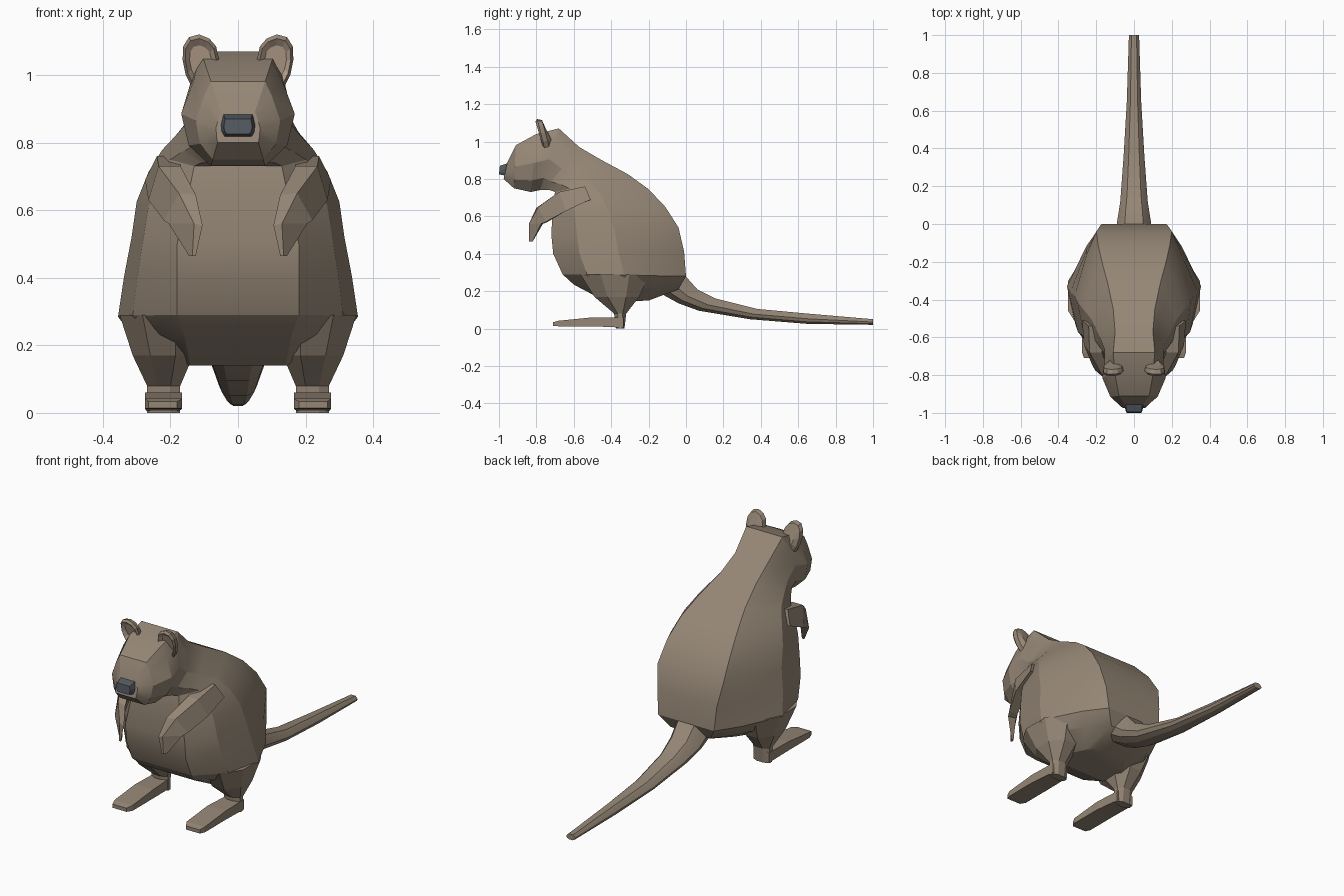
import bpy, bmesh
from math import sin, cos, pi, radians


def material(name, rgb):
    m = bpy.data.materials.new(name)
    m.diffuse_color = (*rgb, 1)
    return m


FUR = material("fur", (0.30, 0.24, 0.18))
INNER = material("inner_ear", (0.60, 0.46, 0.35))
DARK = material("nose", (0.085, 0.10, 0.12))


def lerp(a, b, t):
    return a + (b - a) * t


def loft(name, rings, mats=(FUR,), mirror=False, smooth=0, inner_from=None):
    """Skin a list of equal-length point rings and cap both ends."""
    bm = bmesh.new()
    vs = [[bm.verts.new(p) for p in r] for r in rings]
    n = len(rings[0])
    for k in range(len(vs) - 1):
        for i in range(n):
            j = (i + 1) % n
            f = bm.faces.new((vs[k][i], vs[k][j], vs[k + 1][j], vs[k + 1][i]))
            if inner_from is not None and k >= inner_from:
                f.material_index = 1
    bm.faces.new(vs[0])
    end = bm.faces.new(vs[-1])
    if inner_from is not None:
        end.material_index = 1
    bmesh.ops.recalc_face_normals(bm, faces=bm.faces)
    me = bpy.data.meshes.new(name)
    bm.to_mesh(me)
    bm.free()
    for m in mats:
        me.materials.append(m)
    ob = bpy.data.objects.new(name, me)
    bpy.context.collection.objects.link(ob)
    if mirror:
        ob.modifiers.new("mirror", 'MIRROR')
    if smooth:
        bpy.ops.object.select_all(action='DESELECT')
        ob.select_set(True)
        bpy.context.view_layer.objects.active = ob
        bpy.ops.object.shade_smooth_by_angle(angle=radians(smooth))
    return ob


def section(fy, fz, by, bz, wf, ws, wb):
    """Symmetric ten-sided ring from a belly-side point to a back-side point."""
    half = [(0, wf), (0.2, lerp(wf, ws, 0.75)), (0.5, ws), (0.82, lerp(wb, ws, 0.45)), (1, wb)]
    pts = [(w, lerp(fy, by, t), lerp(fz, bz, t)) for t, w in half]
    return pts + [(-x, y, z) for x, y, z in reversed(pts)]


def oval(x, y, z, rx, ry, n=8):
    return [(x + rx * cos(2 * pi * (i + .5) / n), y + ry * sin(2 * pi * (i + .5) / n), z) for i in range(n)]


def box_ring(y, x0, x1, z0, z1):
    return [(x0, y, z0), (x1, y, z0), (x1, y, z1), (x0, y, z1)]


# Body, neck and head in one skin
loft("body_and_head", [section(*s) for s in (
    (-0.42, 0.14, -0.20, 0.15, 0.14, 0.17, 0.10),
    (-0.60, 0.235, -0.04, 0.21, 0.16, 0.31, 0.12),
    (-0.66, 0.29, 0.00, 0.28, 0.18, 0.355, 0.17),
    (-0.71, 0.40, -0.01, 0.41, 0.18, 0.337, 0.18),
    (-0.72, 0.50, -0.04, 0.54, 0.18, 0.315, 0.20),
    (-0.715, 0.60, -0.11, 0.65, 0.16, 0.30, 0.19),
    (-0.71, 0.68, -0.20, 0.745, 0.14, 0.265, 0.17),
    (-0.70, 0.73, -0.31, 0.825, 0.13, 0.225, 0.14),
    (-0.73, 0.74, -0.45, 0.90, 0.11, 0.185, 0.11),
    (-0.76, 0.74, -0.57, 0.97, 0.09, 0.155, 0.10),
    (-0.78, 0.74, -0.68, 1.07, 0.08, 0.155, 0.11),
    (-0.83, 0.73, -0.80, 1.04, 0.08, 0.168, 0.10),
    (-0.92, 0.75, -0.91, 0.98, 0.075, 0.125, 0.08),
    (-0.975, 0.80, -0.955, 0.89, 0.06, 0.065, 0.05),
)], smooth=22)

# Nose
loft("nose", [section(-0.955, 0.815, -0.935, 0.89, 0.045, 0.055, 0.045),
              section(-1.0, 0.825, -0.995, 0.87, 0.032, 0.042, 0.038)], mats=(DARK,))

# Tail
loft("tail", [section(by, bz, ty, tz, w * .45, w, w * .5) for by, bz, ty, tz, w in (
    (-0.14, 0.19, -0.02, 0.30, 0.10),
    (-0.04, 0.135, 0.06, 0.21, 0.09),
    (0.07, 0.095, 0.16, 0.16, 0.073),
    (0.34, 0.05, 0.38, 0.105, 0.055),
    (0.65, 0.025, 0.65, 0.08, 0.038),
    (1.0, 0.02, 1.0, 0.05, 0.027),
)], smooth=22)

# Hind legs
loft("hind_legs", [oval(*o) for o in (
    (0.235, -0.38, 0.29, 0.125, 0.20),
    (0.222, -0.37, 0.17, 0.097, 0.13),
    (0.22, -0.352, 0.08, 0.053, 0.035),
    (0.22, -0.352, 0.0, 0.053, 0.025),
)], mirror=True)

# Feet
loft("feet", [box_ring(*b) for b in (
    (-0.335, 0.175, 0.27, 0.005, 0.06),
    (-0.50, 0.165, 0.275, 0.012, 0.06),
    (-0.68, 0.165, 0.275, 0.012, 0.042),
    (-0.71, 0.18, 0.265, 0.014, 0.034),
)], mirror=True)

# Arms: four-sided rings given by upper-inner, upper-outer, lower-outer, lower-inner corners
loft("arms", [
    [(0.17, -0.54, 0.76), (0.24, -0.54, 0.76), (0.275, -0.51, 0.69), (0.20, -0.51, 0.68)],
    [(0.17, -0.68, 0.73), (0.235, -0.68, 0.73), (0.265, -0.64, 0.63), (0.20, -0.64, 0.63)],
    [(0.125, -0.80, 0.645), (0.175, -0.79, 0.65), (0.22, -0.75, 0.57), (0.17, -0.74, 0.57)],
    [(0.105, -0.84, 0.555), (0.13, -0.84, 0.56), (0.205, -0.775, 0.56), (0.16, -0.765, 0.56)],
    [(0.125, -0.84, 0.465), (0.135, -0.84, 0.465), (0.145, -0.82, 0.465), (0.13, -0.82, 0.465)],
], mirror=True)

# Ears: rounded outline, dished at the front
EAR = [(.10, .96), (.055, 1.04), (.065, 1.085), (.085, 1.108), (.115, 1.12), (.145, 1.112),
       (.162, 1.085), (.164, 1.045), (.155, 1.0), (.135, .96)]


def ear_ring(scale, y):
    return [(lerp(.112, x, scale), y - (z - 1.04) * .25, lerp(1.04, z, scale)) for x, z in EAR]


loft("ears", [ear_ring(.5, -.735), ear_ring(.93, -.75), ear_ring(1, -.775),
              ear_ring(.85, -.785), ear_ring(.6, -.765)],
     mats=(FUR, INNER), mirror=True, inner_from=3)
for_ears = bpy.data.objects["ears"]
